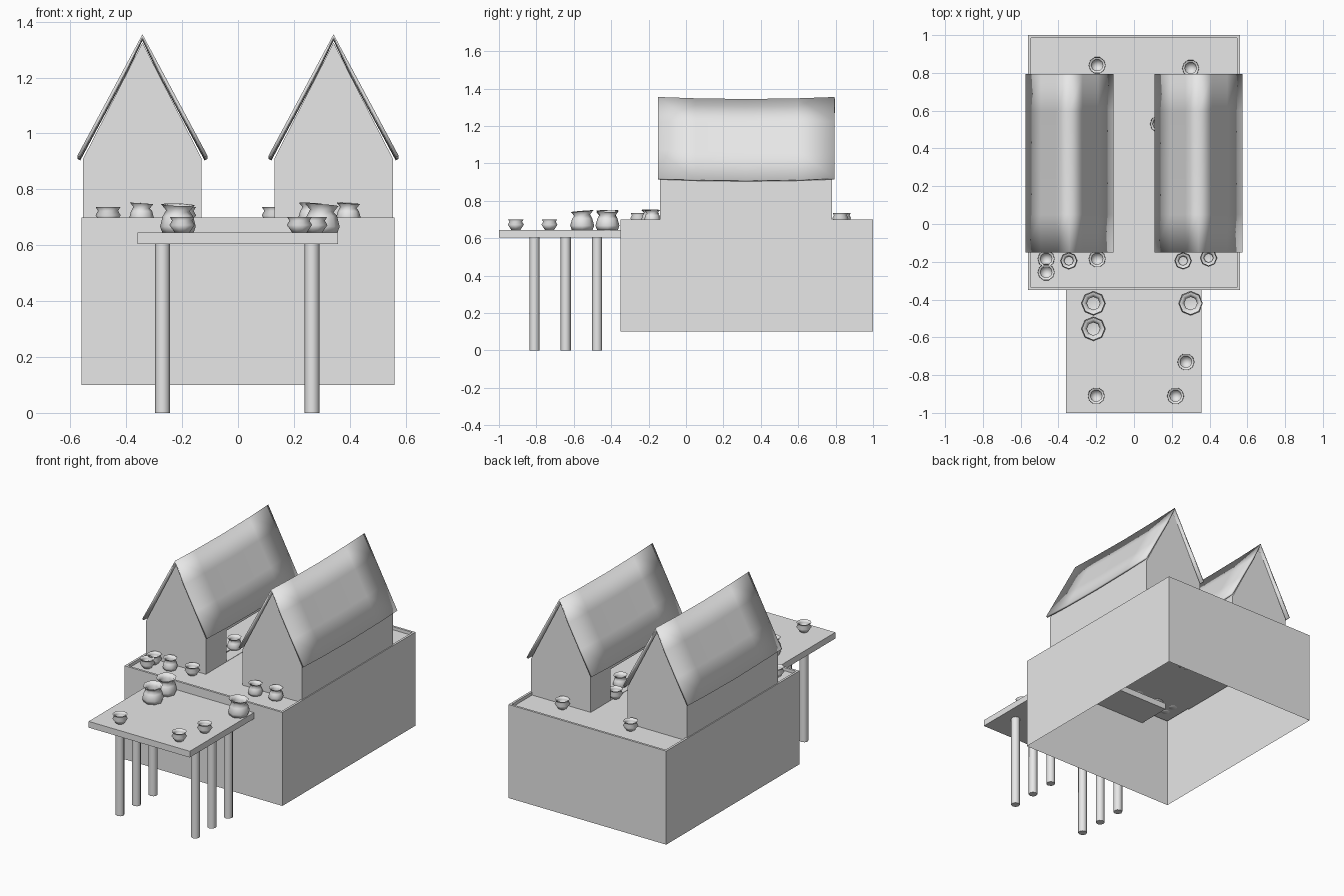
import bpy, bmesh, math
from mathutils import Matrix

cube = bpy.data.objects.get("Cube")
if cube:
    bpy.data.objects.remove(cube, do_unlink=True)

grey = bpy.data.materials.new("plain_grey")
grey.use_nodes = True
GREY = (0.8, 0.8, 0.8, 1)
grey.diffuse_color = GREY
grey.node_tree.nodes["Principled BSDF"].inputs["Base Color"].default_value = GREY

FLOOR, DESK = 0.68, 0.645


def finish(bm, name, smooth=None):
    """Turn a bmesh into a named object, optionally smooth below an angle."""
    mesh = bpy.data.meshes.new(name)
    bm.to_mesh(mesh)
    bm.free()
    obj = bpy.data.objects.new(name, mesh)
    bpy.context.collection.objects.link(obj)
    mesh.materials.append(grey)
    if smooth:
        bpy.ops.object.select_all(action='DESELECT')
        obj.select_set(True)
        bpy.context.view_layer.objects.active = obj
        bpy.ops.object.shade_smooth_by_angle(angle=math.radians(smooth))
    return obj


def block(x0, x1, y0, y1, z0, z1):
    bm = bmesh.new()
    size = Matrix.Diagonal((x1 - x0, y1 - y0, z1 - z0, 1))
    place = Matrix.Translation(((x0 + x1) / 2, (y0 + y1) / 2, (z0 + z1) / 2))
    bmesh.ops.create_cube(bm, size=1, matrix=place @ size)
    return bm


# Base: shell open underneath, with a raised rim round a sunken floor
bm = block(-0.56, 0.56, -0.35, 1, 0.1, 0.7)
bm.faces.ensure_lookup_table()
bottom = min(bm.faces, key=lambda f: f.calc_center_median().z)
top = max(bm.faces, key=lambda f: f.calc_center_median().z)
bmesh.ops.delete(bm, geom=[bottom], context='FACES_ONLY')
bmesh.ops.inset_region(bm, faces=[top], thickness=0.02)
step = bmesh.ops.extrude_face_region(bm, geom=[top])
bmesh.ops.translate(bm, vec=(0, 0, FLOOR - 0.7),
                    verts=[v for v in step["geom"] if isinstance(v, bmesh.types.BMVert)])
if top.is_valid:
    bmesh.ops.delete(bm, geom=[top], context='FACES_ONLY')
finish(bm, "base")

# Jetty deck, running on under the floor, and its posts
finish(block(-0.36, 0.358, -1, -0.13, 0.605, DESK), "deck")
for x in (-0.27, 0.265):
    for y in (-0.81, -0.643, -0.475):
        bm = bmesh.new()
        bmesh.ops.create_cone(bm, cap_ends=True, segments=8, radius1=0.027, radius2=0.027,
                              depth=0.61, matrix=Matrix.Translation((x, y, 0.305)))
        finish(bm, "deck_post", 50)


def house(side):
    """Gabled walls with a wide doorway onto the alley."""
    cx = side * 0.342
    outline = [(-0.212, FLOOR), (0.212, FLOOR), (0.212, 0.91), (0, 1.325), (-0.212, 0.91)]
    bm = bmesh.new()
    front = bm.faces.new([bm.verts.new((cx + x, -0.14, z)) for x, z in outline])
    back = bmesh.ops.extrude_face_region(bm, geom=[front])
    bmesh.ops.translate(bm, vec=(0, 0.92, 0),
                        verts=[v for v in back["geom"] if isinstance(v, bmesh.types.BMVert)])
    if len(bm.faces) < 7:
        bm.faces.new([v for v in bm.verts if v.co.y < 0][:5])
    bmesh.ops.recalc_face_normals(bm, faces=bm.faces[:])
    walls = finish(bm, "house_walls")
    shell = walls.modifiers.new("thickness", 'SOLIDIFY')
    shell.thickness, shell.offset = 0.015, -1
    xs = sorted((side * 0.09, side * 0.2))
    cutter = finish(block(*xs, 0.07, 0.58, FLOOR + 0.002, 0.88), "doorway_cutter")
    cutter.hide_render = True
    cutter.hide_viewport = True
    cutter.display_type = 'WIRE'
    cut = walls.modifiers.new("doorway", 'BOOLEAN')
    cut.operation, cut.object, cut.solver = 'DIFFERENCE', cutter, 'EXACT'


def roof(side):
    """Thin sagging gable roof, smooth all over."""
    cx = side * 0.342
    bm = bmesh.new()
    rows = []
    for y, sag in ((-0.15, 0), (0.05, 0.007), (0.32, 0.011), (0.6, 0.007), (0.795, 0)):
        rows.append([bm.verts.new((cx + t * 0.233, y, 1.355 - 0.435 * abs(t) - sag))
                     for t in (-1, -0.65, -0.3, 0, 0.3, 0.65, 1)])
    for a, b in zip(rows, rows[1:]):
        for i in range(6):
            bm.faces.new((a[i], a[i + 1], b[i + 1], b[i]))
    sheet = finish(bm, "roof", 180)
    shell = sheet.modifiers.new("thickness", 'SOLIDIFY')
    shell.thickness, shell.offset = 0.012, -1


for side in (-1, 1):
    house(side)
    roof(side)

# Pots: revolved profiles of (radius, height), running over the lip and down inside
BOWL = [(0.001, 0), (0.026, 0), (0.045, 0.027), (0.036, 0.043), (0.044, 0.056),
        (0.036, 0.055), (0.03, 0.043), (0.03, 0.02), (0.001, 0.012)]
SACK = [(0.001, 0), (0.056, 0), (0.064, 0.022), (0.054, 0.06), (0.042, 0.078),
        (0.06, 0.1), (0.048, 0.098), (0.034, 0.078), (0.04, 0.04), (0.001, 0.03)]


def pot(name, profile, x, y, z, scale=1, sides=10, lean=0.0):
    bm = bmesh.new()
    rings = []
    for r, h in profile:
        ring = []
        for i in range(sides):
            a = math.tau * i / sides
            tilt = lean * math.cos(a + x * 9) * (h > 0.07)
            ring.append(bm.verts.new((x + r * scale * math.cos(a), y + r * scale * math.sin(a),
                                      z + (h + tilt) * scale)))
        rings.append(ring)
    for a, b in zip(rings, rings[1:]):
        for i in range(sides):
            j = (i + 1) % sides
            bm.faces.new((a[i], a[j], b[j], b[i]))
    bmesh.ops.remove_doubles(bm, verts=bm.verts[:], dist=0.003)
    finish(bm, name, 75)


for x, y in ((-0.2, -0.91), (0.22, -0.91), (0.275, -0.73)):
    pot("deck_bowl", BOWL, x, y, DESK)
for x, y in ((-0.465, -0.185), (-0.465, -0.255), (-0.195, -0.185),
             (-0.195, 0.84), (0.3, 0.825), (0.13, 0.53)):
    pot("floor_bowl", BOWL, x, y, FLOOR)
for x, y in ((-0.215, -0.42), (-0.215, -0.555), (0.3, -0.42)):
    pot("deck_sack", SACK, x, y, DESK, 1, 8, 0.005)
for x, y in ((-0.345, -0.195), (0.26, -0.195), (0.395, -0.18), (0.2, 0.38), (-0.2, 0.25)):
    pot("floor_sack", SACK, x, y, FLOOR, 0.7, 8, 0.004)
